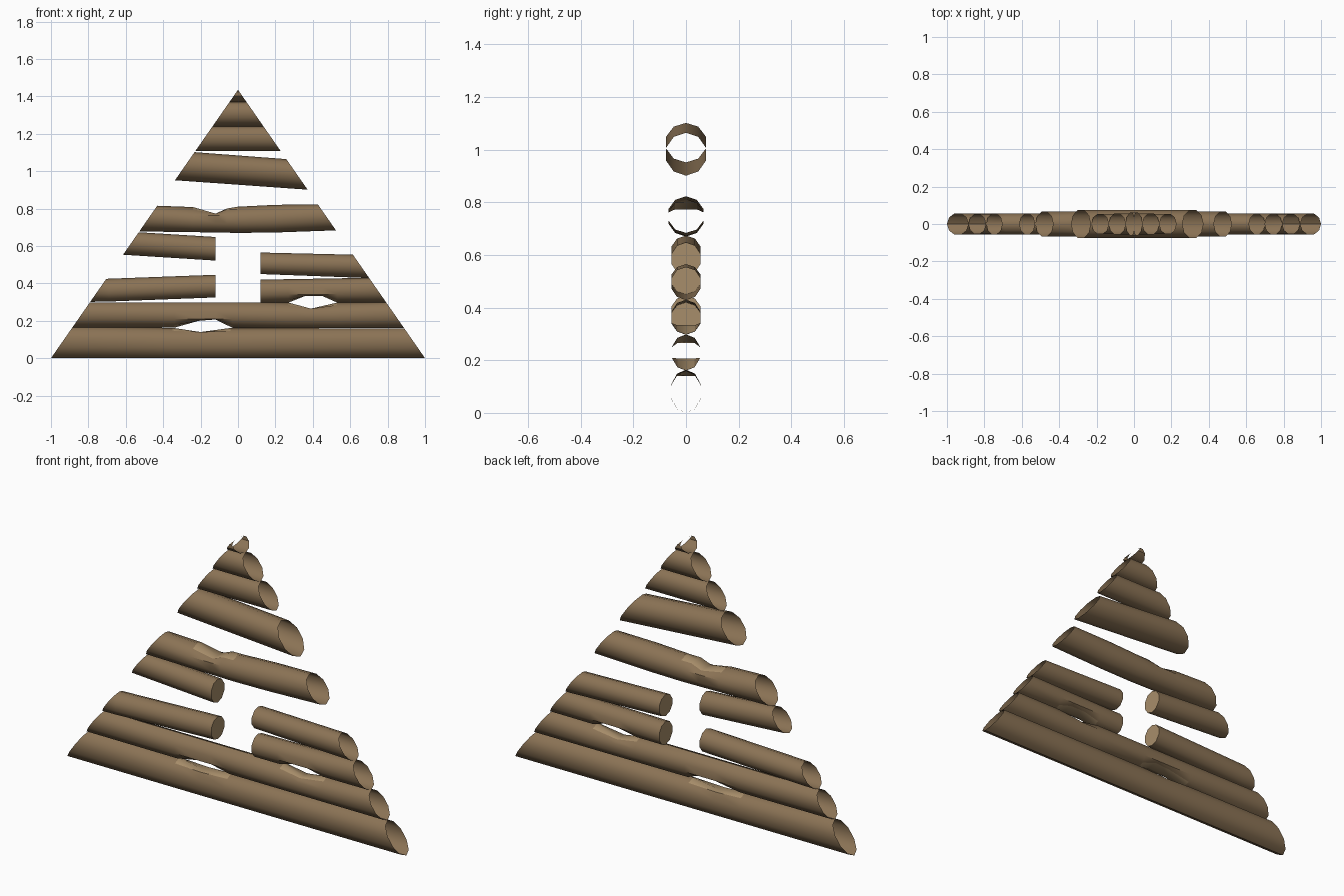
import bpy, bmesh, math
from mathutils import Vector

if "Cube" in bpy.data.objects:
    bpy.data.objects.remove(bpy.data.objects["Cube"])

APEX = 1.435   # height of the gable, half base = 1
SIDES = 10


def material(name, rgb):
    m = bpy.data.materials.new(name)
    m.diffuse_color = (*rgb, 1)
    m.use_nodes = True
    m.node_tree.nodes["Principled BSDF"].inputs["Base Color"].default_value = m.diffuse_color
    return m


bark = material("bark_brown", (0.258, 0.171, 0.091))
cut_wood = material("cut_wood_tan", (0.39, 0.27, 0.145))


def log(name, path, ry, notches=(), cap=None, flat_top=None):
    """path: (x, bottom z, top z) stations; the rake planes trim the outer ends.
    notches: (side, [(x, z), ...]) where side is +1 for top and -1 for bottom."""
    bm = bmesh.new()
    xs = {p[0] for p in path}
    for _, pts in notches:
        xs |= {p[0] for p in pts}
    xs = sorted(xs)

    def span(x):
        for a, b in zip(path, path[1:]):
            if a[0] <= x <= b[0]:
                t = (x - a[0]) / (b[0] - a[0])
                return a[1] + t * (b[1] - a[1]), a[2] + t * (b[2] - a[2])

    rings = []
    for x in xs:
        lo, hi = span(x)
        c, r = (lo + hi) / 2, (hi - lo) / 2
        if flat_top:
            c = flat_top
        ring = []
        for i in range(SIDES):
            a = math.pi / 2 + i * math.tau / SIDES
            s = math.sin(a)
            rz = (hi - c if s > 0 else c - lo) if flat_top else r
            z = c + rz * s
            for side, pts in notches:
                for px, pz in pts:
                    if px == x:
                        z = min(z, pz) if side > 0 else max(z, pz)
            ring.append(bm.verts.new((x, ry * math.cos(a), z)))
        rings.append(ring)

    for k in range(len(xs) - 1):
        mid = (xs[k] + xs[k + 1]) / 2
        for i in range(SIDES):
            j = (i + 1) % SIDES
            f = bm.faces.new((rings[k][i], rings[k][j], rings[k + 1][j], rings[k + 1][i]))
            # bare wood where a notch flattens the two crown or belly strips
            for side, pts in notches:
                strips = (0, SIDES - 1) if side > 0 else (SIDES // 2 - 1, SIDES // 2)
                if pts[0][0] < mid < pts[-1][0] and i in strips:
                    f.material_index = 1
    if cap is not None:
        f = bm.faces.new(rings[cap])
        f.material_index = 1

    # trim both ends along the roof slopes
    for s in (-1, 1):
        bmesh.ops.bisect_plane(bm, geom=bm.verts[:] + bm.edges[:] + bm.faces[:],
                               plane_co=(s, 0, 0), plane_no=Vector((s * APEX, 0, 1)),
                               clear_outer=True)
    bmesh.ops.recalc_face_normals(bm, faces=bm.faces[:])
    # open tubes: make sure the bark side faces outwards
    wall = [f for f in bm.faces if abs(f.normal.x) < 0.9]
    cz = sum(v.co.z for v in bm.verts) / len(bm.verts)
    if sum(f.normal.y * f.calc_center_median().y
           + f.normal.z * (f.calc_center_median().z - cz) for f in wall) < 0:
        bmesh.ops.reverse_faces(bm, faces=bm.faces[:])
    me = bpy.data.meshes.new(name)
    bm.to_mesh(me)
    bm.free()
    me.materials.append(bark)
    me.materials.append(cut_wood)
    ob = bpy.data.objects.new(name, me)
    bpy.context.collection.objects.link(ob)
    bpy.ops.object.select_all(action='DESELECT')
    ob.select_set(True)
    bpy.context.view_layer.objects.active = ob
    bpy.ops.object.shade_smooth_by_angle(angle=math.radians(42))


# full-width lower logs with worn notches
log("bottom_log", [(-1.1, 0, 0.165), (1.1, 0, 0.158)], 0.059,
    [(1, [(-0.35, 0.166), (-0.2, 0.14), (-0.04, 0.163)])])
log("second_log", [(-1.1, 0.165, 0.298), (1.1, 0.16, 0.297)], 0.056,
    [(-1, [(-0.34, 0.16), (-0.21, 0.2), (-0.12, 0.207), (-0.03, 0.16)]),
     (1, [(0.27, 0.3), (0.39, 0.265), (0.53, 0.3)])])

# split logs beside the window opening
log("lower_left_log", [(-1, 0.298, 0.41), (-0.69, 0.303, 0.425), (-0.12, 0.325, 0.446)],
    0.058, cap=-1)
log("lower_right_log", [(0.12, 0.297, 0.42), (1, 0.298, 0.435)], 0.058,
    [(-1, [(0.27, 0.29), (0.36, 0.333), (0.45, 0.333), (0.53, 0.29)])], cap=0)
log("upper_left_log", [(-0.8, 0.565, 0.69), (-0.12, 0.522, 0.648)], 0.058, cap=-1)
log("upper_right_log", [(0.12, 0.45, 0.565), (0.85, 0.423, 0.548)], 0.058, cap=0)

# log above the opening, with a notch in its crown
log("lintel_log", [(-0.7, 0.68, 0.825), (-0.24, 0.674, 0.808), (0, 0.67, 0.81),
                   (0.2, 0.672, 0.82), (0.7, 0.69, 0.826)], 0.07,
    [(1, [(-0.24, 0.81), (-0.12, 0.773), (-0.06, 0.8), (0, 0.812)])])

# tilted log and the small logs of the peak
log("tilted_log", [(-0.5, 0.963, 1.122), (0.5, 0.892, 1.046)], 0.079)
log("upper_log", [(-0.4, 1.108, 1.24), (0.4, 1.108, 1.24)], 0.057)
log("peak_log", [(-0.3, 1.24, 1.37), (0.3, 1.24, 1.37)], 0.059)
log("tip_log", [(-0.2, 1.37, 1.437), (0, 1.37, 1.437), (0.2, 1.37, 1.437)], 0.064,
    flat_top=1.418)
